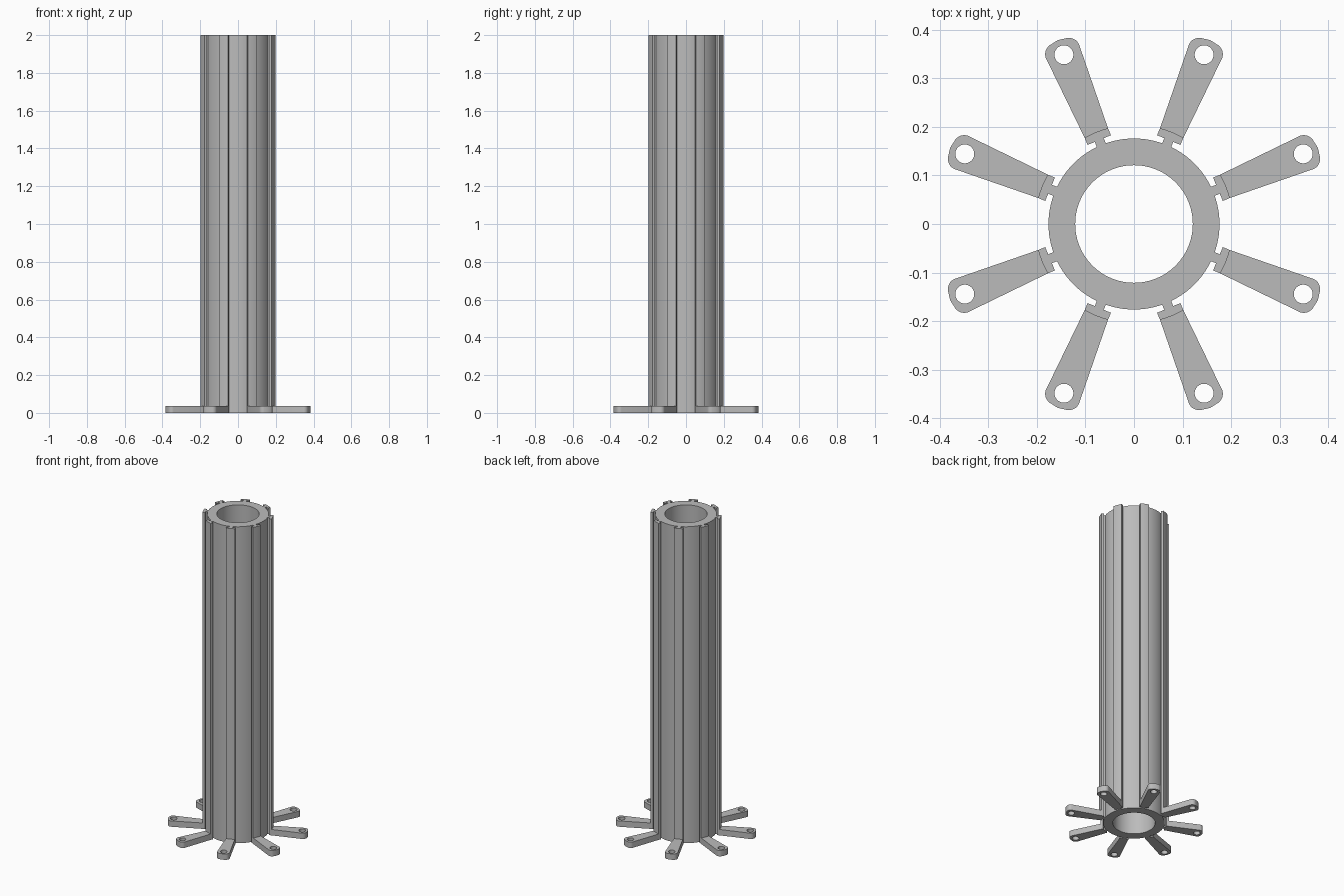
import bpy, bmesh
from math import sin, cos, asin, pi, radians

cube = bpy.data.objects.get("Cube")
if cube:
    bpy.data.objects.remove(cube)

HEIGHT, LEG_HEIGHT = 2.0, 0.037
TUBE_OUT, TUBE_IN = 0.176, 0.121
CAP_IN, CAP_OUT, CAP_HALF = 0.187, 0.2045, 0.026
STEM_HALF = 0.01
HOLE_AT, HOLE_R = 0.377, 0.0195

grey = bpy.data.materials.new("plain grey")
grey.use_nodes = True
colour = (0.5, 0.5, 0.5, 1)
grey.diffuse_color = colour
grey.node_tree.nodes["Principled BSDF"].inputs["Base Color"].default_value = colour


def arc(cx, cy, r, start, end, n):
    """Points along an arc, both ends included."""
    steps = [start + (end - start) * i / n for i in range(n + 1)]
    return [(cx + r * cos(a), cy + r * sin(a)) for a in steps]


def circle(cx, cy, r, n):
    return arc(cx, cy, r, 0, 2 * pi, n)[:-1]


def extrude(name, loops, height, turn=0):
    """Fill the outline (with holes), raise it, and turn it about the z axis."""
    bm = bmesh.new()
    edges = []
    for loop in loops:
        vs = [bm.verts.new((x, y, 0)) for x, y in loop]
        edges += [bm.edges.new((v, vs[i - 1])) for i, v in enumerate(vs)]
    bmesh.ops.triangle_fill(bm, edges=edges, use_beauty=True, use_dissolve=False)
    raised = bmesh.ops.extrude_face_region(bm, geom=bm.faces[:])["geom"]
    for v in raised:
        if isinstance(v, bmesh.types.BMVert):
            v.co.z = height
    bmesh.ops.recalc_face_normals(bm, faces=bm.faces[:])
    mesh = bpy.data.meshes.new(name)
    bm.to_mesh(mesh)
    bm.free()
    mesh.materials.append(grey)
    ob = bpy.data.objects.new(name, mesh)
    bpy.context.collection.objects.link(ob)
    ob.rotation_euler.z = turn
    bpy.ops.object.select_all(action="DESELECT")
    ob.select_set(True)
    bpy.context.view_layer.objects.active = ob
    bpy.ops.object.shade_smooth_by_angle(angle=radians(30))
    return ob


# Hollow central tube
extrude("tube", [circle(0, 0, TUBE_OUT, 96), circle(0, 0, TUBE_IN, 96)], HEIGHT)

# T-shaped rib: narrow stem and a wide cap with a curved outer face
spread = asin(CAP_HALF / CAP_OUT)
cap_arc = arc(0, 0, CAP_OUT, -spread, spread, 8)
stem_start = TUBE_OUT - 0.0006
rib = [(stem_start, -STEM_HALF), (CAP_IN, -STEM_HALF), (CAP_IN, -CAP_HALF)]
rib += cap_arc
rib += [(x, -y) for x, y in reversed(rib[:3])]

# Foot leg: widens outward to a blunt rounded tip with a screw hole
corner_x, corner_y, corner_r = 0.384, 0.014, 0.023
tip = arc(corner_x, -corner_y, corner_r, radians(-86), radians(-4), 10)
tip += [(0.4098, 0)]
tip += arc(corner_x, corner_y, corner_r, radians(4), radians(86), 10)
leg = tip + cap_arc[::-1]
hole = circle(HOLE_AT, 0, HOLE_R, 32)

for i in range(8):
    turn = radians(22.5 + 45 * i)
    extrude(f"rib_{i + 1}", [rib], HEIGHT, turn)
    extrude(f"foot_leg_{i + 1}", [leg, hole], LEG_HEIGHT, turn)
